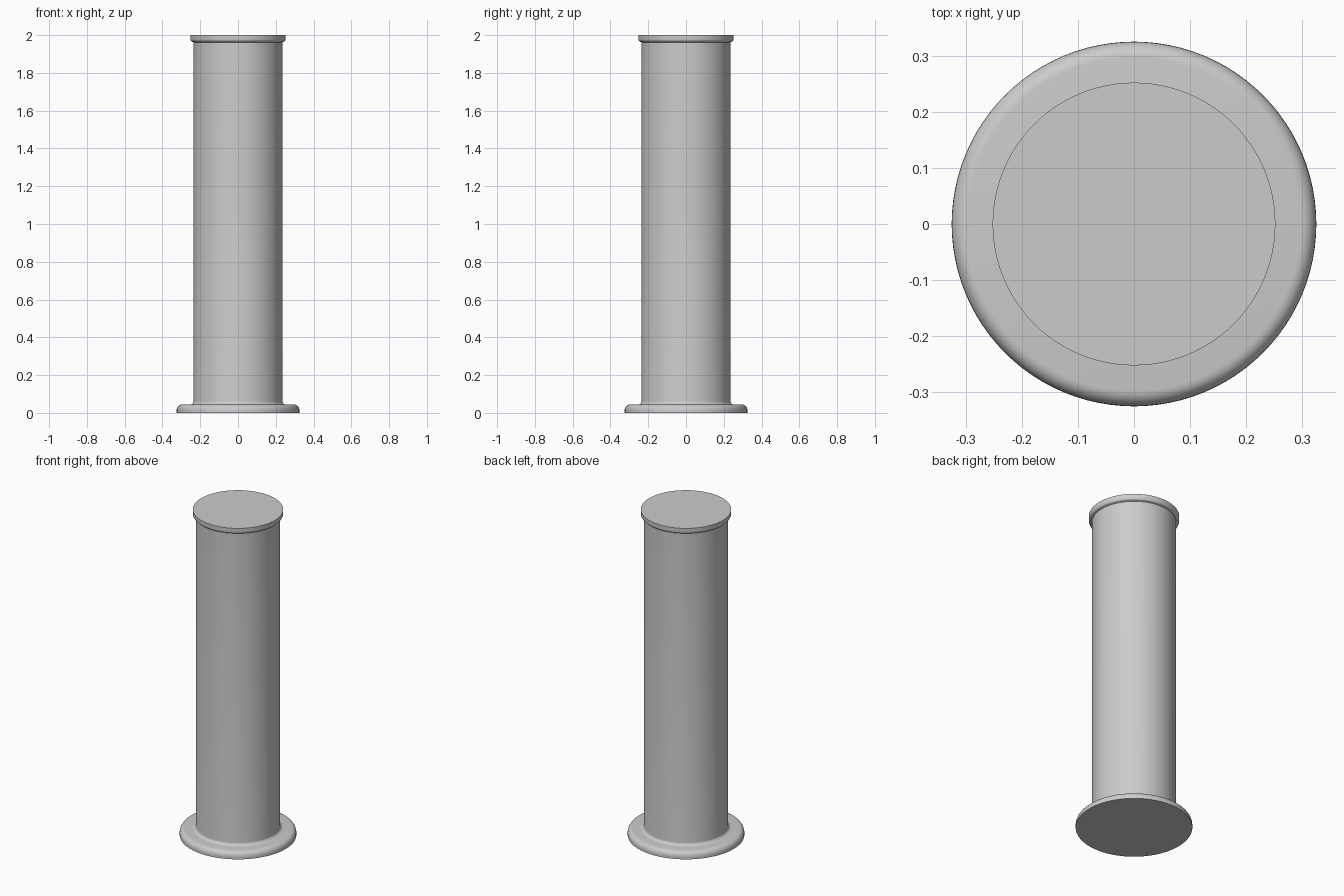
import bpy
import bmesh
import math

cube = bpy.data.objects.get("Cube")
if cube:
    bpy.data.objects.remove(cube, do_unlink=True)

grey = bpy.data.materials.new("plain grey")
grey.use_nodes = True
colour = (0.6, 0.6, 0.6, 1)
grey.diffuse_color = colour
grey.node_tree.nodes["Principled BSDF"].inputs["Base Color"].default_value = colour

SHAFT, LIP, BASE = 0.235, 0.252, 0.325


def arc(cx, cz, rx, rz, start, end, steps=6):
    """Points along an elliptical arc, angles in degrees."""
    angles = [math.radians(start + (end - start) * i / steps) for i in range(steps + 1)]
    return [(cx + rx * math.cos(a), cz + rz * math.sin(a)) for a in angles]


def lathe(name, profile, sides=96):
    """Spin a profile that starts and ends on the z axis."""
    bm = bmesh.new()
    verts = [bm.verts.new((r, 0, z)) for r, z in profile]
    edges = [bm.edges.new(pair) for pair in zip(verts, verts[1:])]
    bmesh.ops.spin(bm, geom=verts + edges, cent=(0, 0, 0), axis=(0, 0, 1),
                   angle=math.tau, steps=sides, use_merge=True)
    bmesh.ops.remove_doubles(bm, verts=bm.verts[:], dist=0.00005)
    bmesh.ops.recalc_face_normals(bm, faces=bm.faces[:])
    mesh = bpy.data.meshes.new(name)
    bm.to_mesh(mesh)
    bm.free()
    mesh.materials.append(grey)
    obj = bpy.data.objects.new(name, mesh)
    bpy.context.collection.objects.link(obj)
    bpy.ops.object.select_all(action="DESELECT")
    obj.select_set(True)
    bpy.context.view_layer.objects.active = obj
    bpy.ops.object.shade_smooth_by_angle(angle=math.radians(35))
    return obj


# Flat foot, rounded flange, small fillet, straight shaft, flared lip, flat cap
profile = [(0, 0), (BASE, 0)]
profile += arc(BASE - 0.028, 0.014, 0.028, 0.03, 0, 90)
profile += arc(SHAFT + 0.018, 0.062, 0.018, 0.018, 270, 180)
profile += [(SHAFT, 1.962)]
profile += arc(LIP - 0.013, 1.978, 0.013, 0.014, -90, 0)
profile += [(LIP, 2), (0, 2)]
lathe("column", profile)
